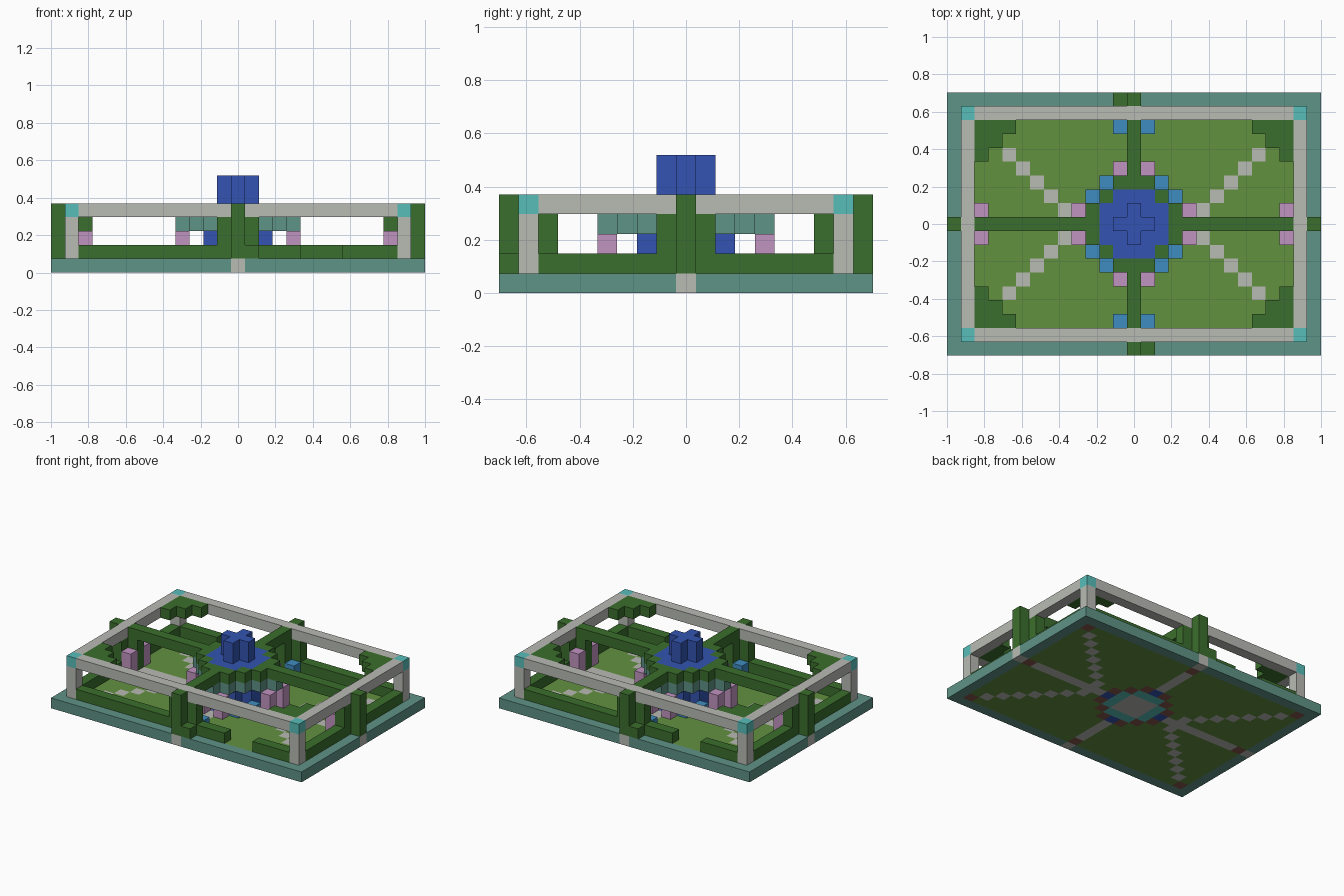
import bpy, bmesh
from mathutils import Matrix, Vector

if "Cube" in bpy.data.objects:
    bpy.data.objects.remove(bpy.data.objects["Cube"])

U = 2 / 27            # edge of one building block
HX, HY = 13, 9        # half extents in blocks


def srgb(c):
    return tuple((v / 255 / 12.92) if v < 11 else ((v / 255 + 0.055) / 1.055) ** 2.4 for v in c) + (1,)


def material(name, *rgb):
    m = bpy.data.materials.new(name)
    m.use_nodes = True
    m.diffuse_color = srgb(rgb)
    m.node_tree.nodes["Principled BSDF"].inputs["Base Color"].default_value = srgb(rgb)
    return m


grass = material("grass green", 98, 145, 64)
hedge = material("hedge green", 59, 110, 45)
teal = material("dull teal", 95, 147, 134)
stone = material("pale stone", 185, 187, 180)
cyan = material("bright cyan", 88, 190, 185)
blue = material("deep blue", 51, 84, 178)
sky = material("sky blue", 62, 140, 192)
pink = material("soft pink", 193, 148, 193)
brown = material("earth brown", 130, 85, 72)


def finish(name, bm, mats):
    me = bpy.data.meshes.new(name)
    bm.to_mesh(me)
    bm.free()
    for m in mats:
        me.materials.append(m)
    ob = bpy.data.objects.new(name, me)
    bpy.context.collection.objects.link(ob)


def part(name, mat, *blocks, mirror=False):
    """Boxes given as inclusive block ranges ((x0, x1), (y0, y1), (z0, z1))."""
    found = set()
    for x, y, z in blocks:
        for sx in ((1, -1) if mirror else (1,)):
            for sy in ((1, -1) if mirror else (1,)):
                found.add((tuple(sorted(sx * v for v in x)), tuple(sorted(sy * v for v in y)), z))
    bm = bmesh.new()
    for b in sorted(found):
        size = Vector([r[1] - r[0] + 1 for r in b]) * U
        mid = Vector([(r[0] + r[1]) / 2 for r in b]) * U + Vector((0, 0, U / 2))
        bmesh.ops.create_cube(bm, size=1, matrix=Matrix.Translation(mid) @ Matrix.Diagonal(size).to_4x4())
    finish(name, bm, [mat])


def at(x, y, z0, z1):
    return ((x, x), (y, y), (z0, z1))


def in_disc(i, j):
    return max(abs(i), abs(j)) <= 2 and abs(i) + abs(j) < 4


def in_ring(i, j):
    a, b = sorted((abs(i), abs(j)))
    return (b == 3 and a <= 1) or a == b == 2


cells = [(i, j) for i in range(-4, 5) for j in range(-4, 5)]
disc = [c for c in cells if in_disc(*c)]
ring = [c for c in cells if in_ring(*c)]

# Ground slab with border, paths and central paving
ground_mats = [grass, teal, stone, brown, blue, cyan]


def ground_colour(i, j):
    a, b = abs(i), abs(j)
    if in_disc(i, j):
        return 2 if max(a, b) <= 1 else 5
    if in_ring(i, j):
        return 4 if 0 in (a, b) else 3
    if a == HX or b == HY:
        return 2 if 0 in (a, b) else 1
    if (a == 12 and b in (0, 8)) or (a == 0 and b == 8):
        return 3
    if a == 0 or b == 0 or a - b == 4:
        return 2
    return 0


bm = bmesh.new()
bmesh.ops.create_grid(bm, x_segments=27, y_segments=19, size=0.5,
                      matrix=Matrix.Diagonal((27 * U, 19 * U, 1, 1)))
top = bmesh.ops.extrude_face_region(bm, geom=bm.faces[:])
bmesh.ops.translate(bm, vec=(0, 0, U), verts=[v for v in top["geom"] if isinstance(v, bmesh.types.BMVert)])
bmesh.ops.recalc_face_normals(bm, faces=bm.faces[:])
for f in bm.faces:
    c = f.calc_center_median() - f.normal * U / 2
    f.material_index = ground_colour(round(c.x / U), round(c.y / U))
finish("ground_slab", bm, ground_mats)

# Stone frame: posts, corner caps and top beams
part("corner_posts", stone, at(12, 8, 1, 3), mirror=True)
part("corner_caps", cyan, at(12, 8, 4, 4), mirror=True)
part("top_beams", stone, ((-11, 11), (8, 8), (4, 4)), ((12, 12), (-7, 7), (4, 4)), mirror=True)

# Low hedges under the beams; front and back each have one opening
part("front_hedge", hedge, ((-11, -2), (-8, -8), (1, 1)), ((2, 4), (-8, -8), (1, 1)),
     ((8, 11), (-8, -8), (1, 1)))
part("back_hedge", hedge, ((2, 11), (8, 8), (1, 1)), ((-4, -2), (8, 8), (1, 1)),
     ((-11, -8), (8, 8), (1, 1)))
part("side_hedges", hedge, ((12, 12), (2, 7), (1, 1)), mirror=True)

# Tall hedge columns in the middle of each side
part("gate_columns", hedge, at(0, 9, 1, 4), at(13, 0, 1, 4), mirror=True)
part("gate_backs", hedge, ((-1, 1), (8, 8), (1, 3)), ((12, 12), (-1, 1), (1, 3)), mirror=True)
part("gate_shrubs", hedge, at(1, -9, 1, 1), at(-1, 9, 1, 1))
part("inner_columns", hedge, at(0, 7, 1, 3), at(11, 0, 1, 3), mirror=True)

# Overhead foliage: cross strips, stepped corners and ring
part("cross_strips", hedge, ((4, 11), (0, 0), (4, 4)), ((0, 0), (4, 7), (4, 4)), mirror=True)
part("corner_foliage", hedge, *[((8 + s, 11), (8 - s, 8 - s), (4, 4)) for s in (1, 2, 3)], mirror=True)
part("foliage_ring", hedge, *[at(i, j, 4, 4) for i, j in ring])

# Teal ring under the foliage
part("teal_ring", teal, *[at(i, j, 3, 3) for i, j in ring + [(4, 0), (-4, 0), (0, 4), (0, -4)]])

# Central fountain
part("fountain_basin", blue, *[at(i, j, 1, 2) for i, j in disc])
part("fountain_core", blue, ((-1, 1), (-1, 1), (3, 3)))
part("fountain_roof", blue, *[at(i, j, 4, 4) for i, j in disc])
part("fountain_tower", blue, *[at(i, j, 5, 6) for i, j in disc if abs(i) + abs(j) <= 1])

# Flowers
part("pink_flowers", pink, at(11, 1, 1, 2), at(4, 1, 1, 2), at(1, 4, 1, 2), mirror=True)
part("blue_flowers", sky, at(1, 7, 1, 1), at(2, 3, 1, 1), at(3, 2, 1, 1), mirror=True)
